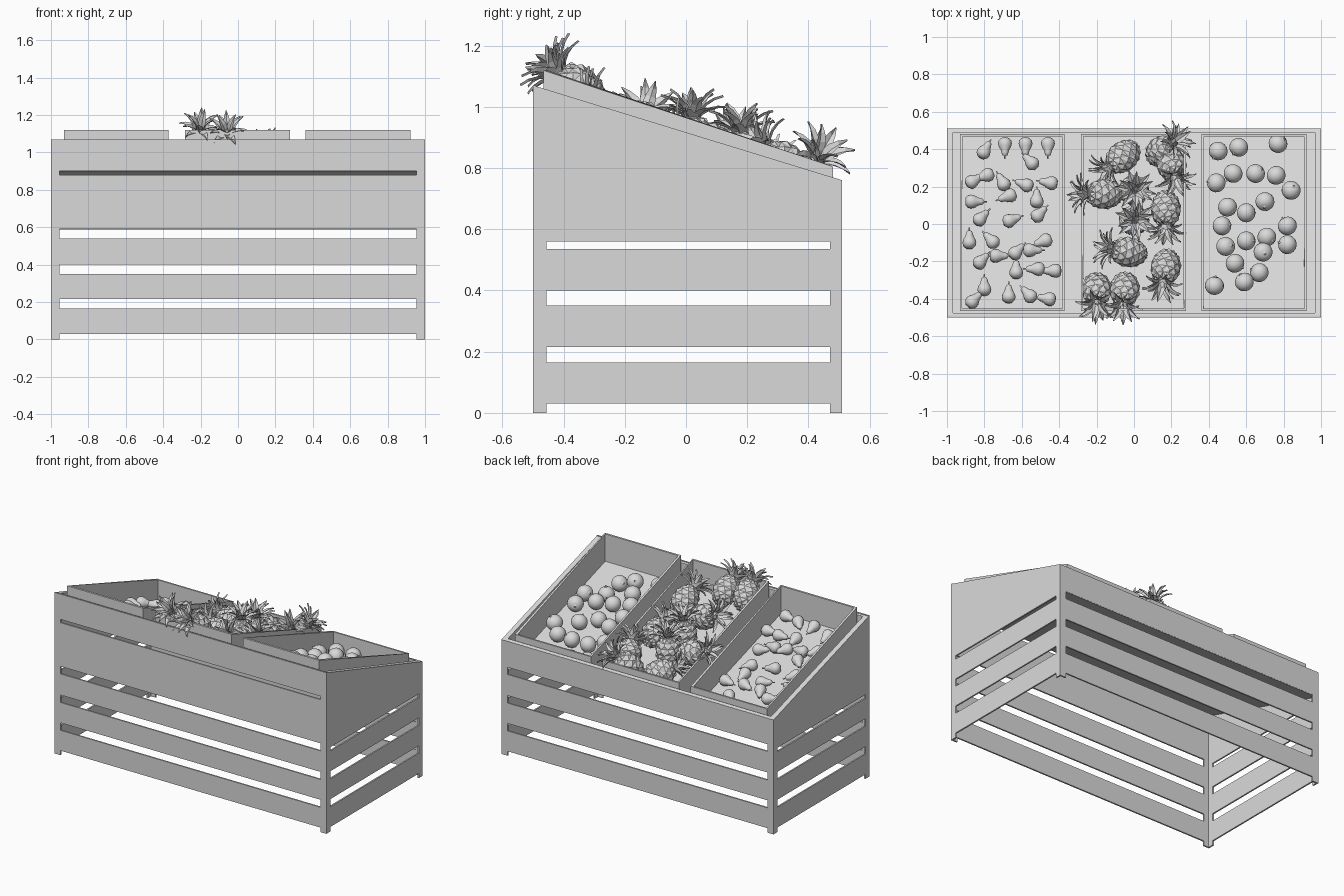
import bpy, bmesh, math, random
from mathutils import Vector, Matrix

random.seed(4)
if "Cube" in bpy.data.objects:
    bpy.data.objects.remove(bpy.data.objects["Cube"], do_unlink=True)

grey = bpy.data.materials.new("plain grey")
grey.use_nodes = True
grey.diffuse_color = (0.7, 0.7, 0.7, 1)
grey.node_tree.nodes["Principled BSDF"].inputs["Base Color"].default_value = grey.diffuse_color


def finish(bm, name, smooth=False):
    """Turn a bmesh into a grey mesh."""
    mesh = bpy.data.meshes.new(name)
    for f in bm.faces:
        f.smooth = smooth
    bm.to_mesh(mesh)
    bm.free()
    mesh.materials.append(grey)
    return mesh


def place(name, mesh, matrix=None):
    ob = bpy.data.objects.new(name, mesh)
    bpy.context.collection.objects.link(ob)
    if matrix:
        ob.matrix_world = matrix
    return ob


# Sloping heights of the stand
SLOPE = 0.312
def deck_z(y): return 0.905 - SLOPE * (y + 0.5)
def floor_z(y): return deck_z(y) + 0.045
def panel_top(y): return 1.07 - 0.307 * (y + 0.5)
def rim_z(y): return 1.12 - 0.332 * (y + 0.47)


def slatted_panel(name, us, zs, top, point, depth):
    """Thin sheet with every second row left open between the end posts."""
    bm = bmesh.new()
    rows = [[bm.verts.new(point(u, z)) for u in us] for z in zs]
    rows.append([bm.verts.new(point(u, top(u))) for u in us])
    for r in range(len(rows) - 1):
        for c in range(len(us) - 1):
            if c == 1 and r % 2 == 0 and r < len(rows) - 2:
                continue
            bm.faces.new((rows[r][c], rows[r][c + 1], rows[r + 1][c + 1], rows[r + 1][c]))
    out = bmesh.ops.extrude_face_region(bm, geom=bm.faces[:], use_keep_orig=True)
    moved = [v for v in out["geom"] if isinstance(v, bmesh.types.BMVert)]
    bmesh.ops.translate(bm, verts=moved, vec=depth)
    bmesh.ops.recalc_face_normals(bm, faces=bm.faces)
    bmesh.ops.dissolve_limit(bm, angle_limit=0.01, verts=bm.verts, edges=bm.edges)
    place(name, finish(bm, name))


# Slatted walls
low = [0, 0.03, 0.165, 0.215, 0.35, 0.40]
width = [-1, -0.955, 0.955, 1]
depth = [-0.499, -0.455, 0.47, 0.509]
slatted_panel("front_panel", width, low + [0.54, 0.59, 0.88, 0.905], lambda u: panel_top(-0.5),
              lambda u, z: (u, -0.5, z), (0, 0.01, 0))
slatted_panel("back_panel", width, low + [0.54, 0.59], lambda u: panel_top(0.51),
              lambda u, z: (u, 0.51, z), (0, -0.01, 0))
for side, s in (("left", 1), ("right", -1)):
    slatted_panel(side + "_panel", depth, low + [0.535, 0.56], panel_top,
                  lambda u, z: (s, u, z), (-0.01 * s, 0, 0))


def sloped_box(name, x0, x1, y0, y1, bottom, top, is_open):
    bm = bmesh.new()
    bmesh.ops.create_cube(bm, size=2)
    if is_open:
        lid = [f for f in bm.faces if f.normal.z > 0.5]
        bmesh.ops.delete(bm, geom=lid, context="FACES_ONLY")
    for v in bm.verts:
        x, y = (x1 if v.co.x > 0 else x0), (y1 if v.co.y > 0 else y0)
        v.co = (x, y, (top if v.co.z > 0 else bottom)(y))
    return place(name, finish(bm, name))


# Rim boards around the top edge, and the sloping deck below them
for name, x0, x1, y0, y1 in (("left_rim", 0.967, 0.999, -0.499, 0.509),
                             ("right_rim", -0.999, -0.967, -0.499, 0.509),
                             ("front_rim", -0.967, 0.967, -0.499, -0.477),
                             ("back_rim", -0.967, 0.967, 0.488, 0.509)):
    sloped_box(name, x0, x1, y0, y1, lambda y: deck_z(y), panel_top, False)
sloped_box("deck", -0.999, 0.999, -0.499, 0.509, lambda y: deck_z(y) - 0.003, deck_z, False)

# Three open trays
for name, x0 in (("pear", -0.931), ("pineapple", -0.283), ("orange", 0.362)):
    tray = sloped_box(name + "_tray", x0, x0 + 0.56, -0.465, 0.48,
                      lambda y: floor_z(y) - 0.012, rim_z, True)
    mod = tray.modifiers.new("board thickness", "SOLIDIFY")
    mod.thickness = 0.012
    mod.offset = -1
    mod.use_even_offset = True


def lathe(name, profile, steps=16):
    bm = bmesh.new()
    vs = [bm.verts.new((r, 0, z)) for r, z in profile]
    es = [bm.edges.new(p) for p in zip(vs, vs[1:])]
    bmesh.ops.spin(bm, geom=vs + es, axis=(0, 0, 1), cent=(0, 0, 0),
                   angle=math.tau, steps=steps, use_merge=True)
    bmesh.ops.remove_doubles(bm, verts=bm.verts, dist=0.0005)
    bmesh.ops.recalc_face_normals(bm, faces=bm.faces)
    return finish(bm, name, True)


def aim(x, y, z, direction, roll=0):
    turn = Vector(direction).to_track_quat("Z", "Y").to_matrix().to_4x4()
    return Matrix.Translation((x, y, z)) @ turn @ Matrix.Rotation(roll, 4, "Z")


# Pears lying on the tray floor: x, y in hundredths, heading of the stem
pear = lathe("pear", [(0, -0.042), (0.02, -0.04), (0.034, -0.026), (0.037, -0.01),
                      (0.032, 0.009), (0.022, 0.026), (0.018, 0.042), (0.014, 0.053),
                      (0.004, 0.058), (0.004, 0.074), (0, 0.074)])
pears = [(-80, 39, 60), (-69, 42, 270), (-58, 42, 270), (-46, 42, 270), (-86, 23, 30),
         (-79, 26, 200), (-55, 33, 135), (-86, 12, 0), (-70, 22, 120), (-67, 15, 200),
         (-58, 21, 160), (-45, 22, 170), (-82, 3, 45), (-66, 2, 20), (-51, 5, 45),
         (-52, 13, 90), (-88, -9, 90), (-76, -9, 135), (-63, -15, 45), (-48, -9, 200),
         (-82, -20, 45), (-73, -17, 0), (-55, -14, 0), (-63, -25, 90), (-52, -24, 180),
         (-43, -25, 180), (-86, -41, 45), (-80, -34, 90), (-67, -38, 90),
         (-56, -38, 135), (-46, -40, 170)]
for px, py, deg in pears:
    x, y, a = px / 100, py / 100, math.radians(deg)
    heading = (math.cos(a), math.sin(a), -SLOPE * math.sin(a))
    place("pear", pear, aim(x, y, floor_z(y) + 0.038, heading))

# Oranges with a short stem
arc = [math.pi * i / 10 for i in range(10)]
ball = [(0.051 * math.sin(a), -0.049 * math.cos(a)) for a in arc]
orange = lathe("orange", ball + [(0.004, 0.045), (0.004, 0.056), (0, 0.056)], 20)
oranges = [(45, 39), (56, 41), (77, 43), (44, 22), (53, 27), (65, 27), (76, 26), (84, 18),
           (50, 9), (60, 6), (70, 12), (47, -1), (49, -12), (60, -9), (71, -7), (82, -1),
           (82, -11), (69, -15), (54, -21), (67, -26), (59, -31), (43, -33)]
for px, py in oranges:
    x, y = px / 100, py / 100
    lean = (random.uniform(-1, 1), random.uniform(-1, 1), random.uniform(0, 1))
    place("orange", orange, aim(x, y, floor_z(y) + 0.052, lean))

# Pineapple body: faceted scales
bm = bmesh.new()
bmesh.ops.create_uvsphere(bm, u_segments=10, v_segments=8, radius=1)
for v in bm.verts:
    swirl = Matrix.Rotation(v.co.z * 0.8, 3, "Z")
    v.co = swirl @ v.co
    v.co = (v.co.x * 0.078, v.co.y * 0.078, v.co.z * 0.1)
bmesh.ops.poke(bm, faces=bm.faces[:], offset=0.012)
body = finish(bm, "pineapple_body")

# Pineapple crown: rings of bent, creased blades
bm = bmesh.new()
for count, lean, length in ((6, 0.8, 0.115), (6, 0.45, 0.125), (4, 0.12, 0.12)):
    for i in range(count):
        spin = Matrix.Rotation(math.tau * (i + lean) / count, 3, "Z")
        r, z, tilt, last = 0.012, 0.085, lean, None
        for w in (0.013, 0.021, 0.018, 0.011, 0.001):
            edge = [bm.verts.new(spin @ Vector(p)) for p in
                    ((r, -w, z + 0.004), (r + 0.004, 0, z - 0.003), (r, w, z + 0.004))]
            if last:
                for k in (0, 1):
                    bm.faces.new((last[k], last[k + 1], edge[k + 1], edge[k]))
            last = edge
            r += math.sin(tilt) * length / 4
            z += math.cos(tilt) * length / 4
            tilt += 0.27
crown = finish(bm, "pineapple_crown")

# Heaped pineapples: x, y, height over the deck (hundredths), heading, lean from upright
pineapples = [(-6, 36, 13, 220, 72), (15, 39, 14, 35, 48), (-16, 16, 15, 180, 68),
              (0, 18, 13, 0, 4), (0, 2, 13, 0, 4), (17, 8, 14, 270, 65),
              (-3, -15, 14, 170, 68), (17, -23, 14, 260, 55), (20, 32, 15, 285, 45),
              (-20, -35, 19, 270, 42), (-5, -35, 18, 265, 48)]
for px, py, h, deg, lean in pineapples:
    x, y, a, t = px / 100, py / 100, math.radians(deg), math.radians(lean)
    heading = (math.sin(t) * math.cos(a), math.sin(t) * math.sin(a), math.cos(t))
    m = aim(x, y, deck_z(y) + h / 100, heading, random.uniform(0, 6))
    place("pineapple_body", body, m)
    place("pineapple_crown", crown, m)
